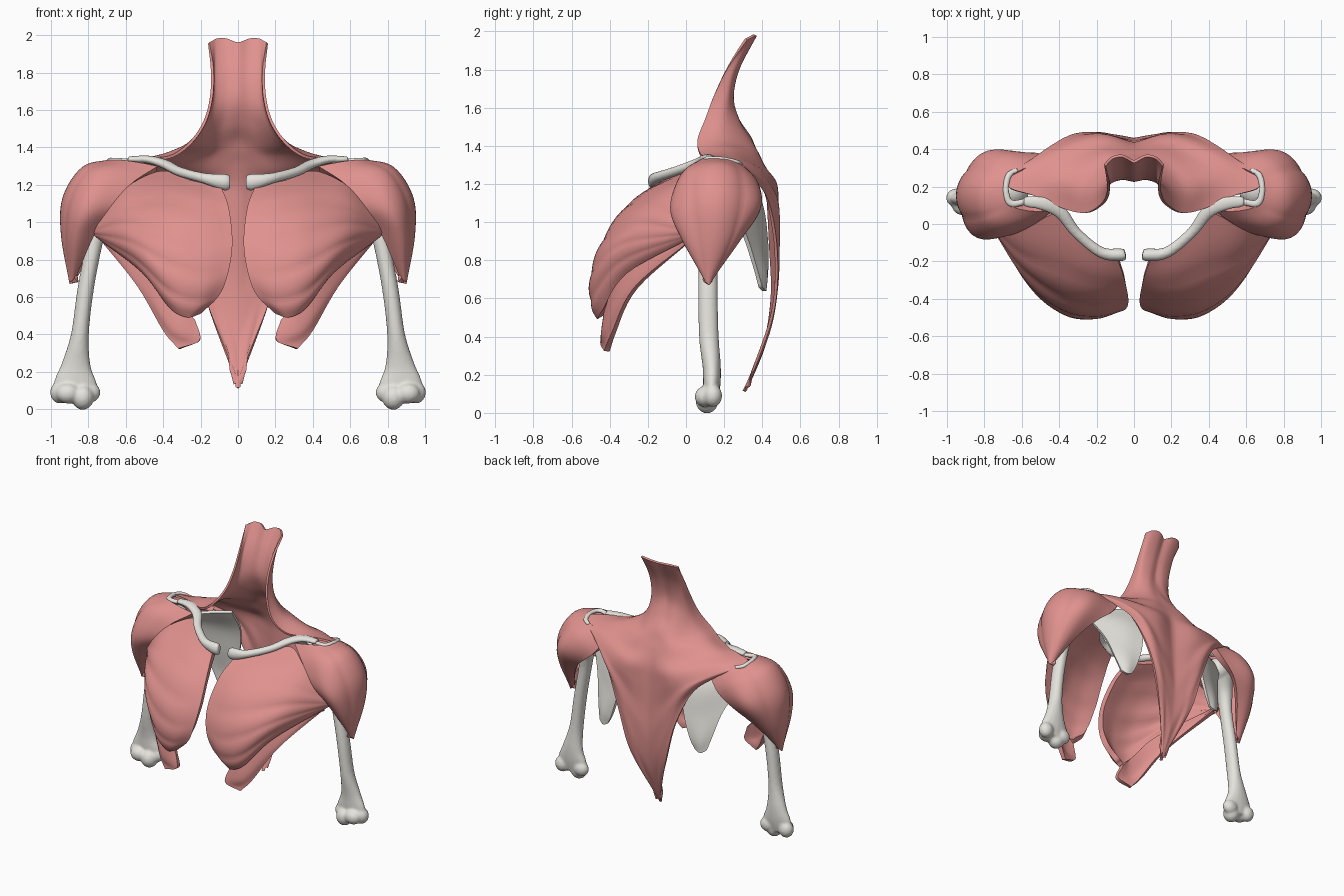
import bpy
import bmesh
import math
from mathutils import Matrix, Vector

default_cube = bpy.data.objects.get("Cube")
if default_cube:
    bpy.data.objects.remove(default_cube, do_unlink=True)


def make_material(name, colour):
    material = bpy.data.materials.new(name)
    material.use_nodes = True
    material.diffuse_color = colour
    material.node_tree.nodes["Principled BSDF"].inputs["Base Color"].default_value = colour
    return material


MUSCLE = make_material("muscle pink", (.74, .285, .27, 1))
BONE = make_material("bone ivory", (.79, .77, .72, 1))


def spline(points, steps):
    """Smooth curve through all the points, with the given steps per span."""
    points = [Vector(p) for p in points]
    padded = [points[0] * 2 - points[1]] + points + [points[-1] * 2 - points[-2]]
    result = []
    for a, b, c, d in zip(padded, padded[1:], padded[2:], padded[3:]):
        for step in range(steps):
            t = step / steps
            result.append((b * 2 + (c - a) * t + (a * 2 - b * 5 + c * 4 - d) * t * t
                           + (b * 3 - a - c * 3 + d) * t ** 3) / 2)
    result.append(points[-1])
    return result


def finish(name, bm, material):
    """Turn the bmesh into a mirrored, smooth object."""
    mesh = bpy.data.meshes.new(name)
    bm.to_mesh(mesh)
    bm.free()
    for polygon in mesh.polygons:
        polygon.use_smooth = True
    mesh.materials.append(material)
    obj = bpy.data.objects.new(name, mesh)
    bpy.context.collection.objects.link(obj)
    mirror = obj.modifiers.new("mirror", "MIRROR")
    mirror.merge_threshold = .001
    return obj


def sheet(name, fibres, material, thickness, offset=-1, flip=False, heads=0, depth=0):
    """Curved sheet lofted through fibres, with optional grooves between its heads."""
    rows = [spline(fibre, 6) for fibre in fibres]
    columns = [spline(column, 6) for column in zip(*rows)]
    bm = bmesh.new()
    grid = [[bm.verts.new(p) for p in column] for column in columns]
    for left, right in zip(grid, grid[1:]):
        for i in range(len(left) - 1):
            corners = [left[i], right[i], right[i + 1], left[i + 1]]
            bm.faces.new(reversed(corners) if flip else corners)
    bm.normal_update()
    for s, column in enumerate(grid):
        fade = math.sin(math.pi * s / (len(grid) - 1))
        for t, vert in enumerate(column):
            wave = abs(math.sin(math.pi * heads * t / (len(column) - 1)))
            vert.co += vert.normal * depth * fade * (wave - .6)
    obj = finish(name, bm, material)
    solid = obj.modifiers.new("thickness", "SOLIDIFY")
    solid.thickness = thickness
    solid.offset = offset
    split = obj.modifiers.new("crisp rim", "EDGE_SPLIT")
    split.split_angle = math.radians(50)


def tube(name, path, reference, knobs=(), sides=16):
    """Bone along a path of x, y, z, half width, half depth, fused with its knobs."""
    stations = spline(path, 5)
    centres = [Vector(s[:3]) for s in stations]
    bm = bmesh.new()
    rings = []
    for i, (centre, station) in enumerate(zip(centres, stations)):
        tangent = centres[min(i + 1, len(centres) - 1)] - centres[max(i - 1, 0)]
        across = tangent.cross(Vector(reference)).normalized()
        along = across.cross(tangent).normalized()
        angles = [math.tau * k / sides for k in range(sides)]
        rings.append([bm.verts.new(centre + across * math.cos(a) * station[3]
                                   + along * math.sin(a) * station[4]) for a in angles])
    for low, high in zip(rings, rings[1:]):
        for k in range(sides):
            n = (k + 1) % sides
            bm.faces.new((low[k], low[n], high[n], high[k]))
    bm.faces.new(rings[0])
    bm.faces.new(rings[-1])
    for centre, size in knobs:
        place = Matrix.LocRotScale(Vector(centre), None, Vector(size))
        bmesh.ops.create_uvsphere(bm, u_segments=20, v_segments=12, radius=1, matrix=place)
    bmesh.ops.recalc_face_normals(bm, faces=bm.faces[:])
    obj = finish(name, bm, BONE)
    fuse = obj.modifiers.new("fuse", "REMESH")
    fuse.mode = "VOXEL"
    fuse.voxel_size = .009
    fuse.use_smooth_shade = True
    soften = obj.modifiers.new("soften", "SMOOTH")
    soften.iterations = 6


# Neck, shoulder and back muscle, each fibre running from the midline outwards
neck_fibres = [
    [(0, .34, 1.955), (.06, .37, 1.975), (.12, .36, 1.975), (.16, .32, 1.955)],
    [(0, .27, 1.8), (.06, .28, 1.8), (.13, .26, 1.8), (.145, .22, 1.81)],
    [(0, .24, 1.66), (.07, .25, 1.65), (.14, .22, 1.65), (.15, .15, 1.67)],
    [(0, .28, 1.54), (.1, .28, 1.52), (.18, .2, 1.52), (.185, .1, 1.54)],
    [(0, .34, 1.45), (.13, .33, 1.42), (.25, .2, 1.43), (.26, .06, 1.43)],
    [(0, .37, 1.38), (.17, .37, 1.36), (.34, .23, 1.385), (.37, .08, 1.355)],
    [(0, .4, 1.31), (.2, .41, 1.29), (.43, .28, 1.34), (.53, .15, 1.345)]]
back_fibres = [
    [(0, .43, 1.2), (.2, .47, 1.22), (.46, .36, 1.29), (.67, .2, 1.33)],
    [(0, .44, 1.08), (.2, .485, 1.13), (.41, .43, 1.21), (.63, .29, 1.3)],
    [(0, .45, .88), (.15, .475, .98), (.33, .48, 1.12), (.49, .37, 1.21)],
    [(0, .46, .63), (.11, .48, .79), (.24, .49, .95), (.36, .44, 1.09)],
    [(0, .43, .4), (.07, .46, .53), (.15, .485, .68), (.24, .48, .83)],
    [(0, .37, .23), (.04, .4, .32), (.09, .44, .42), (.15, .46, .52)],
    [(0, .31, .11), (.004, .32, .12), (.008, .32, .13), (.012, .33, .15)]]
sheet("back_muscle", neck_fibres + back_fibres, MUSCLE, .015)

# Shoulder cap, fibres ordered front to back and gathered at the upper arm
sheet("shoulder_muscle", [
    [(.43, .07, 1.3), (.57, -.03, 1.21), (.67, -.07, 1.08), (.76, -.01, .94), (.86, .1, .72)],
    [(.56, .07, 1.325), (.72, -.02, 1.25), (.82, -.07, 1.08), (.87, -.02, .92), (.885, .1, .69)],
    [(.66, .1, 1.335), (.81, .04, 1.28), (.91, .03, 1.12), (.93, .06, .92), (.9, .11, .68)],
    [(.69, .18, 1.335), (.83, .17, 1.29), (.93, .17, 1.13), (.94, .16, .93), (.9, .12, .67)],
    [(.67, .25, 1.325), (.8, .29, 1.26), (.89, .3, 1.11), (.91, .25, .92), (.89, .13, .68)],
    [(.58, .3, 1.3), (.69, .37, 1.21), (.79, .38, 1.08), (.84, .28, .91), (.87, .14, .7)],
    [(.45, .36, 1.23), (.54, .39, 1.12), (.65, .37, 1.02), (.75, .28, .9), (.85, .14, .72)],
], MUSCLE, .05, heads=3, depth=.02)

# Chest fan, fibres ordered from collarbone down
sheet("chest_muscle", [
    [(.09, -.18, 1.19), (.26, -.1, 1.23), (.41, .05, 1.28), (.6, -.03, 1.19), (.8, .03, 1)],
    [(.05, -.3, 1.08), (.22, -.31, 1.09), (.4, -.24, 1.12), (.61, -.16, 1.08), (.8, .03, .97)],
    [(.03, -.41, .9), (.2, -.44, .9), (.38, -.4, .94), (.6, -.24, .99), (.79, .02, .95)],
    [(.05, -.46, .74), (.2, -.5, .72), (.38, -.47, .78), (.57, -.32, .89), (.78, .02, .94)],
    [(.1, -.46, .61), (.22, -.5, .58), (.37, -.48, .63), (.55, -.33, .8), (.77, .02, .93)],
    [(.2, -.45, .51), (.27, -.47, .49), (.37, -.44, .54), (.52, -.31, .73), (.76, .03, .92)],
], MUSCLE, .04, flip=True, heads=5, depth=.01)

# Narrow slip below the chest fan
sheet("lower_chest_slip", [
    [(.23, -.43, .48), (.32, -.42, .57), (.47, -.31, .75), (.74, .03, .95)],
    [(.205, -.45, .37), (.35, -.43, .44), (.51, -.3, .67), (.74, .02, .93)],
    [(.32, -.43, .325), (.4, -.39, .42), (.54, -.27, .66), (.74, .03, .91)],
], MUSCLE, .03, flip=True)

# Shoulder blade and its bony tip
sheet("shoulder_blade", [
    [(.26, .3, 1.27), (.4, .25, 1.25), (.55, .19, 1.22)],
    [(.25, .39, 1.1), (.4, .34, 1.1), (.62, .2, 1.15)],
    [(.28, .42, .9), (.4, .38, .9), (.53, .3, .95)],
    [(.33, .42, .74), (.41, .41, .74), (.48, .36, .77)],
    [(.37, .41, .66), (.41, .41, .64), (.45, .39, .66)],
], BONE, .022, offset=0)
tube("shoulder_blade_tip", [
    (.58, .12, 1.325, .02, .015), (.66, .11, 1.33, .02, .016), (.685, .18, 1.33, .018, .016),
    (.67, .26, 1.315, .018, .016), (.62, .29, 1.3, .015, .015)], (0, 0, 1))

# Collarbone
tube("collarbone", [
    (.045, -.16, 1.215, .03, .04), (.08, -.165, 1.215, .035, .045), (.18, -.15, 1.235, .03, .029),
    (.31, -.045, 1.27, .029, .026), (.39, .06, 1.31, .036, .025), (.48, .11, 1.335, .04, .022),
    (.59, .12, 1.335, .028, .017)], (0, 0, 1))

# Upper arm bone, widening into the elbow, fused with its head and elbow knobs
tube("upper_arm_bone", [
    (.63, .18, 1.17, .05, .05), (.68, .17, 1.15, .085, .085), (.74, .14, 1.03, .06, .06),
    (.77, .12, .88, .045, .05), (.815, .115, .64, .044, .052), (.845, .12, .4, .048, .052),
    (.865, .135, .24, .078, .048), (.87, .135, .14, .115, .045), (.865, .13, .06, .1, .035)],
    (0, 1, 0), knobs=[
        ((.65, .18, 1.17), (.09, .09, .09)),
        ((.795, .14, .09), (.06, .045, .055)),
        ((.83, .11, .063), (.06, .06, .066)),
        ((.91, .1, .085), (.065, .055, .055)),
        ((.95, .14, .09), (.055, .05, .06))])
